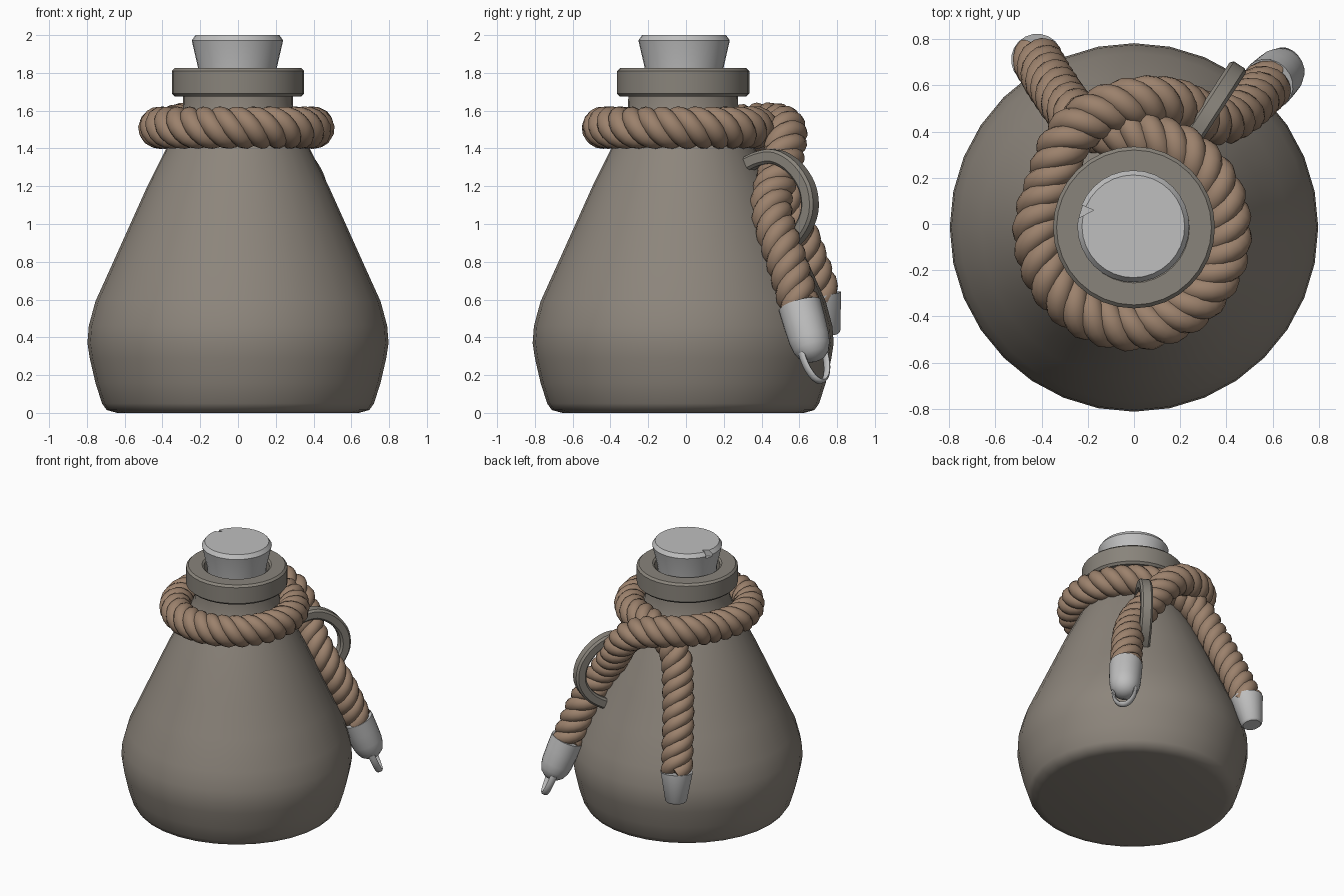
import bpy, bmesh, math
from mathutils import Vector, Matrix

if "Cube" in bpy.data.objects:
    bpy.data.objects.remove(bpy.data.objects["Cube"])

CY = -0.015  # bottle axis in y


def material(name, rgb):
    m = bpy.data.materials.new(name)
    m.diffuse_color = (*rgb, 1)
    m.use_nodes = True
    m.node_tree.nodes["Principled BSDF"].inputs["Base Color"].default_value = m.diffuse_color
    return m


CLAY = material("clay", (0.265, 0.235, 0.2))
RIM = material("rim_clay", (0.25, 0.23, 0.198))
ROPE = material("rope_tan", (0.33, 0.22, 0.15))
METAL = material("pale_grey", (0.52, 0.52, 0.52))


def shade(ob, angle):
    bpy.ops.object.select_all(action='DESELECT')
    ob.select_set(True)
    bpy.context.view_layer.objects.active = ob
    bpy.ops.object.shade_smooth_by_angle(angle=math.radians(angle))


def finish(name, bm, mat, angle=40):
    bmesh.ops.remove_doubles(bm, verts=bm.verts, dist=1e-5)
    bmesh.ops.recalc_face_normals(bm, faces=bm.faces)
    me = bpy.data.meshes.new(name)
    bm.to_mesh(me)
    bm.free()
    ob = bpy.data.objects.new(name, me)
    bpy.context.collection.objects.link(ob)
    me.materials.append(mat)
    shade(ob, angle)
    return ob


def skin(bm, rings):
    """Join rings of points with quads and close both ends."""
    vs = [[bm.verts.new(p) for p in r] for r in rings]
    n = len(vs[0])
    for a, b in zip(vs, vs[1:]):
        for i in range(n):
            j = (i + 1) % n
            bm.faces.new((a[i], a[j], b[j], b[i]))
    bm.faces.new(vs[0])
    bm.faces.new(vs[-1])


def lathe(name, profile, mat, matrix, seg=32, angle=40):
    bm = bmesh.new()
    skin(bm, [[matrix @ Vector((r * math.cos(2 * math.pi * i / seg),
                                r * math.sin(2 * math.pi * i / seg), z))
               for i in range(seg)] for r, z in profile])
    return finish(name, bm, mat, angle)


def smooth_path(pts, sub):
    """Catmull-Rom through the points."""
    p = [Vector(q) for q in pts]
    p = [2 * p[0] - p[1]] + p + [2 * p[-1] - p[-2]]
    out = []
    for a, b, c, d in zip(p, p[1:], p[2:], p[3:]):
        for k in range(sub):
            t = k / sub
            out.append(0.5 * (2 * b + (c - a) * t + (2 * a - 5 * b + 4 * c - d) * t * t
                              + (3 * b - a - 3 * c + d) * t ** 3))
    return out + [p[-2]]


def resample(pts, step):
    out, carry = [pts[0]], 0.0
    for a, b in zip(pts, pts[1:]):
        length = (b - a).length
        s = step - carry
        while s <= length:
            out.append(a.lerp(b, s / length))
            s += step
        carry = length - (s - step)
    return out


def frames(pts, normal):
    """Parallel-transported (point, normal, binormal) along a path."""
    n, out = Vector(normal), []
    for i, p in enumerate(pts):
        t = (pts[min(i + 1, len(pts) - 1)] - pts[max(i - 1, 0)]).normalized()
        n = (n - t * n.dot(t)).normalized()
        out.append((p, n, t.cross(n)))
    return out


def sweep(bm, pts, section, normal):
    skin(bm, [[p + n * u + b * v for u, v in section] for p, n, b in frames(pts, normal)])


def oval(a, b, n):
    return [(a * math.cos(2 * math.pi * i / n), b * math.sin(2 * math.pi * i / n)) for i in range(n)]


axis = Matrix.Translation((0, CY, 0))

# Bottle body, neck and mouth
lathe("bottle_body", [(0.64, 0), (0.695, 0.015), (0.72, 0.05), (0.755, 0.16), (0.785, 0.29),
                      (0.797, 0.37), (0.79, 0.46), (0.755, 0.59), (0.66, 0.8), (0.57, 1.0),
                      (0.48, 1.2), (0.38, 1.4), (0.325, 1.5), (0.293, 1.58), (0.29, 1.69)],
      CLAY, axis, 32, 60)
lathe("bottle_lip", [(0.226, 1.6), (0.29, 1.6), (0.29, 1.675), (0.335, 1.675), (0.35, 1.69),
                     (0.35, 1.81), (0.335, 1.825), (0.24, 1.825), (0.226, 1.815), (0.226, 1.6)],
      RIM, axis, 32, 30)

# Stopper with a chipped edge
stopper = lathe("stopper", [(0.19, 1.6), (0.207, 1.82), (0.242, 1.972), (0.222, 2.0)],
                METAL, Matrix.Translation((-0.003, CY + 0.005, 0)), 32, 30)
bm = bmesh.new()
skin(bm, [[Vector((-0.27, 0.10, z)), Vector((-0.175, 0.06, z)), Vector((-0.27, 0.01, z))]
          for z in (1.955, 2.05)])
chip = finish("chip_cutter", bm, METAL)
chip.hide_render = True
mod = stopper.modifiers.new("chip", 'BOOLEAN')
mod.operation = 'DIFFERENCE'
mod.object = chip
bpy.context.view_layer.objects.active = stopper
bpy.ops.object.modifier_apply(modifier="chip")
bpy.data.objects.remove(chip)
shade(stopper, 25)

# Side handle, an arch standing out from the shoulder
az = math.radians(57)
out_dir = Vector((math.cos(az), math.sin(az), 0))
side_dir = Vector((-math.sin(az), math.cos(az), 0))
arch = [(0.37, 1.30), (0.48, 1.345), (0.59, 1.355), (0.70, 1.30), (0.78, 1.20),
        (0.80, 1.09), (0.77, 1.0), (0.70, 0.92), (0.58, 0.85)]
pts = smooth_path([out_dir * r + Vector((0, CY, z)) for r, z in arch], 4)
bm = bmesh.new()
sweep(bm, pts, [(0.042, 0.024), (0.028, 0.038), (-0.028, 0.038), (-0.042, 0.024),
                (-0.042, -0.024), (-0.028, -0.038), (0.028, -0.038), (0.042, -0.024)], side_dir)
finish("handle", bm, RIM, 35)

# Rope: one path from the left tail, around the neck, over itself and through the handle
left_tail = [(-0.422, 0.715, 0.61), (-0.36, 0.61, 0.9),
             (-0.29, 0.51, 1.15), (-0.215, 0.435, 1.36), (-0.10, 0.40, 1.46)]
ring = [(-0.008 + 0.408 * math.cos(math.radians(a)), -0.03 + 0.41 * math.sin(math.radians(a)), 1.51)
        for a in range(80, -211, -29)]
right_tail = [(-0.29, 0.365, 1.53), (-0.16, 0.475, 1.53), (-0.01, 0.525, 1.505), (0.10, 0.53, 1.45),
              (0.19, 0.515, 1.35), (0.275, 0.475, 1.22), (0.36, 0.45, 1.10), (0.435, 0.475, 0.97),
              (0.505, 0.53, 0.81), (0.582, 0.607, 0.55)]
STEP, PITCH, STRANDS = 0.018, 0.27, 3
rope_frames = frames(resample(smooth_path(left_tail + ring + right_tail, 16), STEP), (1, 0, 0))
for k in range(STRANDS):
    strand = []
    for i, (p, n, b) in enumerate(rope_frames):
        a = 2 * math.pi * (i * STEP / PITCH + k / STRANDS)
        strand.append(p + (n * math.cos(a) + b * math.sin(a)) * 0.06)
    bm = bmesh.new()
    sweep(bm, strand, oval(0.053, 0.053, 12), (0.3, 0.5, 0.8))
    finish(f"rope_strand_{k + 1}", bm, ROPE, 60)


def along(top, bottom):
    """Matrix whose local +z runs from top to bottom, and the distance."""
    d = Vector(bottom) - Vector(top)
    return Matrix.Translation(top) @ d.to_track_quat('Z', 'Y').to_matrix().to_4x4(), d.length


# Tapered cap on the left tail
m, L = along((-0.42, 0.712, 0.625), (-0.437, 0.745, 0.41))
lathe("left_rope_cap", [(0.09, 0), (0.112, 0.0), (0.075, L - 0.012), (0.062, L)], METAL, m, 20)

# Rounded cap on the right tail
top, tip = Vector((0.577, 0.602, 0.57)), Vector((0.662, 0.685, 0.275))
m, L = along(top, tip)
lathe("right_rope_cap", [(0.095, 0), (0.115, 0.0), (0.113, L * 0.3), (0.109, L * 0.6), (0.1, L * 0.76),
                         (0.082, L * 0.88), (0.05, L * 0.97), (0.015, L)], METAL, m, 20)

# Flat band loop hanging under the rounded cap
down = (tip - top).normalized()
across = Vector((0.75, -1, 0))
across = (across - down * across.dot(down)).normalized()
bm = bmesh.new()
loop = [tip - down * 0.05 + across * 0.078 * math.cos(a) + down * 0.165 * math.sin(a)
        for a in [math.pi * i / 16 for i in range(17)]]
sweep(bm, loop, oval(0.024, 0.013, 8), down.cross(across))
finish("cap_loop", bm, METAL, 60)
